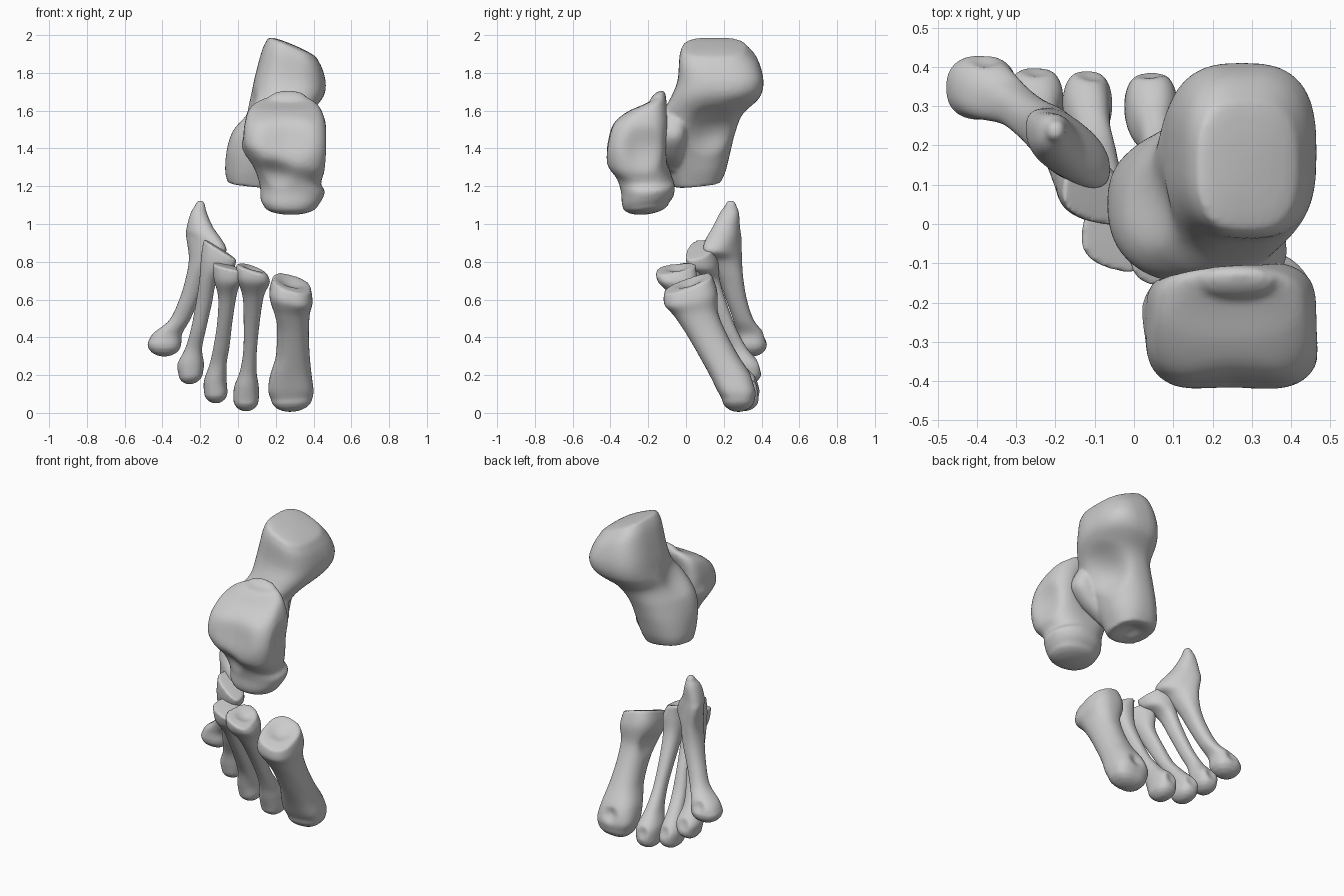
import bpy, bmesh, math
from mathutils import Vector

SIDES = 44
STEPS = 7
DEFAULTS = [0, 0, 2.3, 0, 0]


def spline(p, q, r, s, t):
    # Catmull-Rom blend of four section rows
    return [0.5 * (2*b + (c-a)*t + (2*a-5*b+4*c-d)*t*t + (3*b-a-3*c+d)*t**3)
            for a, b, c, d in zip(p, q, r, s)]


def ring(row, scale=1.0, lift=0.0):
    # cross-section: z, x range, y range, tilts in x and y, squareness, skew, taper along y
    z, x0, x1, y0, y1, tx, ty, n, skew, taper = row
    cx, cy, rx, ry = (x0+x1)/2, (y0+y1)/2, (x1-x0)/2*scale, (y1-y0)/2*scale
    out = []
    for i in range(SIDES):
        a = 2*math.pi*i/SIDES
        c, s = math.cos(a), math.sin(a)
        u = math.copysign(abs(c)**(2/n), c)
        v = math.copysign(abs(s)**(2/n), s)
        dx = rx*u*(1 - taper*v)
        dy = ry*(skew*u + math.sqrt(1-skew*skew)*v)
        out.append(Vector((cx+dx, cy+dy, z+lift+tx*dx+ty*dy)))
    return out


def bone(name, lofts, dents=(), voxel=0.01, smooth=3):
    bm = bmesh.new()
    arcs = [math.radians(d) for d in (80, 62, 42, 21)]
    for rows, top, bottom in lofts:
        rows = [list(r) + DEFAULTS[len(r)-5:] for r in rows]
        rings = [ring(rows[0], math.cos(a), top*math.sin(a)) for a in arcs]
        for i in range(len(rows)-1):
            p, s = rows[max(i-1, 0)], rows[min(i+2, len(rows)-1)]
            for k in range(STEPS):
                rings.append(ring(spline(p, rows[i], rows[i+1], s, k/STEPS)))
        rings.append(ring(rows[-1]))
        rings += [ring(rows[-1], math.cos(a), -bottom*math.sin(a)) for a in reversed(arcs)]
        vs = [[bm.verts.new(v) for v in r] for r in rings]
        for a, b in zip(vs, vs[1:]):
            for i in range(SIDES):
                j = (i+1) % SIDES
                bm.faces.new((a[i], a[j], b[j], b[i]))
        bm.faces.new(vs[0])
        bm.faces.new(vs[-1])
    # hollows and bumps: push nearby vertices with a soft falloff
    for centre, radius, push in dents:
        for v in bm.verts:
            d = (v.co - Vector(centre)).length / radius
            if d < 1:
                v.co += Vector(push) * (1-d*d)**2
    bmesh.ops.recalc_face_normals(bm, faces=bm.faces)
    me = bpy.data.meshes.new(name)
    bm.to_mesh(me)
    bm.free()
    ob = bpy.data.objects.new(name, me)
    bpy.context.collection.objects.link(ob)
    m = ob.modifiers.new("fuse", 'REMESH')
    m.mode, m.voxel_size, m.use_smooth_shade = 'VOXEL', voxel, True
    m = ob.modifiers.new("soften", 'SMOOTH')
    m.factor, m.iterations = 0.5, smooth
    return ob


# heel bone: tilted block, broad in front with a side shelf under the ankle bone
bone("heel_bone", [
    ([(1.93, .16, .42, -.02, .32, -.42, 0, 2.8),
      (1.87, .13, .45, -.035, .38, -.36, -.05, 2.8),
      (1.76, .09, .465, -.045, .41, -.12, 0, 2.8),
      (1.67, .065, .45, -.08, .39, 0, 0, 2.6),
      (1.58, .03, .38, -.13, .30, 0, 0, 2.4, 0, .12),
      (1.48, -.03, .33, -.15, .26, 0, 0, 2.3, 0, .15),
      (1.38, -.06, .28, -.13, .235, 0, 0, 2.3, 0, .1),
      (1.28, -.068, .24, -.10, .21, 0, 0, 2.3),
      (1.21, -.055, .20, -.065, .185, -.1, .1, 2.5)], .02, .005),
    ([(1.60, .16, .34, -.13, .03), (1.52, .15, .38, -.15, .02),
      (1.45, .13, .385, -.15, .01), (1.37, .10, .32, -.14, .0),
      (1.29, .08, .22, -.10, .0)], .02, .02)],
    [((.33, .14, 1.50), .17, (-.05, -.01, 0)),
     ((.08, .07, 1.19), .10, (0, 0, .03)),
     ((.02, .05, 1.62), .14, (.03, 0, 0))], 0.011)

# ankle bone: grooved pulley, narrow neck and rounded head
bone("ankle_bone", [
    ([(1.67, .17, .36, -.19, -.11, 0, .5, 2.3),
      (1.62, .07, .43, -.30, -.10, 0, .2, 2.6),
      (1.53, .035, .465, -.39, -.09, 0, 0, 3.2),
      (1.42, .03, .475, -.425, -.10, -.05, 0, 3.4),
      (1.33, .05, .46, -.42, -.10, -.2, 0, 3),
      (1.25, .09, .44, -.37, -.075, -.2, 0, 2.4),
      (1.19, .115, .46, -.345, -.06, -.1, .1, 2.2),
      (1.13, .12, .445, -.34, -.065, 0, .15, 2.2),
      (1.10, .135, .425, -.335, -.09, 0, .1, 2.2)], .03, .05)],
    [((.26, -.43, 1.45), .17, (0, .02, 0)),
     ((.20, -.40, 1.26), .11, (0, .03, 0)),
     ((.02, -.22, 1.38), .10, (-.02, 0, 0)),
     ((.20, -.09, 1.50), .19, (0, -.06, 0)),
     ((.48, -.22, 1.40), .14, (-.03, 0, 0))], 0.011)

# big toe metatarsal
bone("metatarsal_1", [
    ([(.685, .185, .385, -.115, .135, -.28, .36, 2.6),
      (.61, .165, .395, -.115, .165, -.2, .25, 2.6),
      (.52, .19, .38, -.06, .17, 0, .1, 2.3),
      (.42, .205, .375, .00, .215, 0, 0, 2.2),
      (.30, .20, .38, .07, .28, 0, 0, 2.3),
      (.20, .17, .39, .125, .345, 0, 0, 2.6),
      (.12, .16, .40, .165, .37, 0, 0, 2.8),
      (.075, .175, .395, .19, .365, .05, 0, 2.7)], .004, .07)],
    [((.28, .02, .70), .09, (0, 0, -.025)),
     ((.28, .37, .16), .06, (0, -.025, 0)),
     ((.17, .10, .52), .10, (.025, 0, 0))])

# lesser metatarsals: wedge base, slim curved shaft, rounded head
bone("metatarsal_2", [
    ([(.765, -.005, .15, -.16, .05, -.3, .15, 2.6, -.1, .25),
      (.70, .00, .165, -.145, .06, -.1, .1, 2.5, 0, .2),
      (.61, .025, .135, -.07, .075),
      (.48, .03, .115, .02, .13),
      (.33, .028, .10, .11, .21),
      (.22, .01, .098, .165, .30),
      (.14, -.02, .11, .19, .385),
      (.07, -.025, .11, .215, .385, 0, 0, 2.4)], .004, .062)],
    [((.08, -.05, .78), .07, (0, 0, -.02)),
     ((.04, .39, .12), .05, (0, -.02, 0))], 0.008)

bone("metatarsal_3", [
    ([(.775, -.13, .02, -.12, .06, -.2, .15, 2.6, -.3, .25),
      (.70, -.125, .01, -.10, .08, -.1, .1, 2.5, -.2, .2),
      (.61, -.105, -.01, -.03, .10),
      (.48, -.11, -.03, .05, .16),
      (.35, -.13, -.045, .13, .225),
      (.26, -.15, -.06, .18, .30),
      (.17, -.18, -.06, .205, .385),
      (.11, -.18, -.055, .22, .39, 0, 0, 2.4)], .004, .06)],
    [((-.11, .39, .16), .05, (0, -.02, 0))], 0.008)

bone("metatarsal_4", [
    ([(.865, -.18, -.01, .0, .15, -.6, .1, 2.5, -.3, .15),
      (.79, -.195, -.03, .01, .17, -.4, 0, 2.4, -.2, .1),
      (.70, -.205, -.11, .06, .18),
      (.57, -.225, -.14, .12, .22),
      (.44, -.25, -.17, .175, .27),
      (.34, -.28, -.19, .22, .325),
      (.26, -.32, -.18, .235, .395),
      (.21, -.315, -.185, .245, .40, .1, 0, 2.4)], .004, .058)],
    [((-.25, .40, .25), .05, (0, -.02, 0))], 0.008)

# outer metatarsal with a pointed upper tip
bone("metatarsal_5", [
    ([(1.10, -.225, -.175, .21, .265),
      (1.06, -.25, -.165, .18, .28),
      (.98, -.272, -.13, .14, .285, 0, 0, 2.3, -.3),
      (.90, -.275, -.06, .095, .29, -.35, 0, 2.3, -.55),
      (.81, -.26, -.12, .125, .295, -.1, 0, 2.3, -.3),
      (.70, -.28, -.165, .175, .305),
      (.59, -.315, -.21, .215, .325),
      (.49, -.365, -.255, .25, .36),
      (.42, -.45, -.295, .265, .415),
      (.365, -.48, -.30, .265, .43, 0, 0, 2.4)], .025, .067)],
    [((-.38, .43, .41), .05, (0, -.02, 0))], 0.008)
